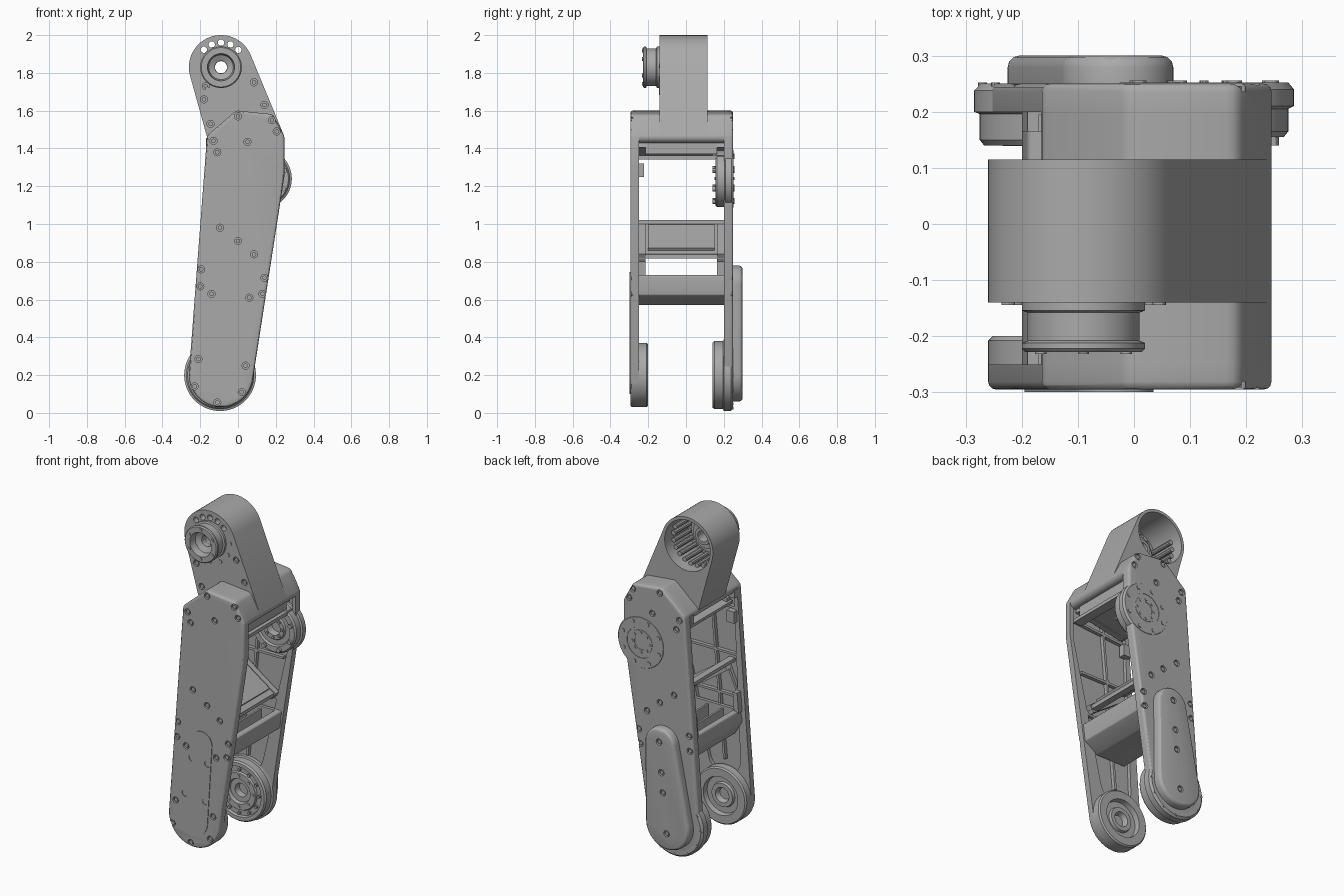
import bpy, bmesh, math
from mathutils import Vector
from mathutils.geometry import convex_hull_2d

if "Cube" in bpy.data.objects:
    bpy.data.objects.remove(bpy.data.objects["Cube"])

grey = bpy.data.materials.new("machined grey")
grey.use_nodes = True
grey.diffuse_color = (.4, .4, .4, 1)
grey.node_tree.nodes["Principled BSDF"].inputs["Base Color"].default_value = (.4, .4, .4, 1)


def finish(bm, name):
    bmesh.ops.remove_doubles(bm, verts=bm.verts, dist=1e-5)
    bmesh.ops.recalc_face_normals(bm, faces=bm.faces)
    mesh = bpy.data.meshes.new(name)
    bm.to_mesh(mesh)
    bm.free()
    mesh.materials.append(grey)
    obj = bpy.data.objects.new(name, mesh)
    bpy.context.collection.objects.link(obj)
    return obj


def hull(circles, inset=0):
    """Outline wrapped tightly around circles given as x, z, radius."""
    pts = []
    for x, z, r in circles:
        n = 64 if r > .05 else 16
        for i in range(n):
            a = math.tau * i / n
            pts.append(Vector((x + (r - inset) * math.cos(a), z + (r - inset) * math.sin(a))))
    return [pts[i] for i in convex_hull_2d(pts)]


def prism(name, outline, y0, y1, bevel=0):
    """Extrude an outline from y0 to y1, optionally rounding the rim at y1."""
    bm = bmesh.new()
    base = bm.faces.new([bm.verts.new((p[0], y0, p[1])) for p in outline])
    ext = bmesh.ops.extrude_face_region(bm, geom=[base], use_keep_orig=True)["geom"]
    bmesh.ops.translate(bm, vec=(0, y1 - y0, 0), verts=[g for g in ext if isinstance(g, bmesh.types.BMVert)])
    if bevel:
        rim = [e for e in bm.edges if all(abs(v.co.y - y1) < 1e-5 for v in e.verts)]
        bmesh.ops.bevel(bm, geom=rim, offset=bevel, segments=3, profile=.5, affect='EDGES')
    return finish(bm, name)


def rods(name, spots, r, y0, y1, sides=16):
    """Group of cylinders along y."""
    bm = bmesh.new()
    for x, z in spots:
        ring = [bm.verts.new((x + r * math.cos(math.tau * i / sides), y0, z + r * math.sin(math.tau * i / sides)))
                for i in range(sides)]
        top = [bm.verts.new((v.co.x, y1, v.co.z)) for v in ring]
        bm.faces.new(ring)
        bm.faces.new(top)
        for i in range(sides):
            j = (i + 1) % sides
            bm.faces.new((ring[i], ring[j], top[j], top[i]))
    return finish(bm, name)


def lathe(name, centre, profile):
    """Turn a closed (radius, y) profile about an axis along y."""
    bm = bmesh.new()
    vs = [bm.verts.new((centre[0] + r, y, centre[1])) for r, y in profile]
    es = [bm.edges.new((vs[i - 1], vs[i])) for i in range(len(vs))]
    bmesh.ops.spin(bm, geom=vs + es, cent=(centre[0], 0, centre[1]), axis=(0, 1, 0),
                   angle=math.tau, steps=64, use_duplicate=False)
    return finish(bm, name)


def bar(name, a, b, width, y0, y1):
    """Straight strip between two x, z points."""
    a, b = Vector(a), Vector(b)
    d = (b - a).normalized() * width / 2
    n = Vector((-d.y, d.x))
    return prism(name, [a + n, a - n, b - n, b + n], y0, y1)


def cut(obj, cutter):
    cutter.hide_render = True
    mod = obj.modifiers.new("cut", 'BOOLEAN')
    mod.object, mod.operation, mod.solver = cutter, 'DIFFERENCE', 'EXACT'
    bpy.context.view_layer.objects.active = obj
    bpy.ops.object.modifier_apply(modifier=mod.name)
    bpy.data.objects.remove(cutter)


def ring(centre, r, count, start=0, span=360):
    return [(centre[0] + r * math.cos(math.radians(start + span * i / count)),
             centre[1] + r * math.sin(math.radians(start + span * i / count))) for i in range(count)]


def screws(obj, name, spots, y, out):
    """Counterbores in a face at y (facing out = -1 or 1) with a screw head in each."""
    cut(obj, rods("bore_cutter", spots, .019, y + out * .01, y - out * .014))
    rods(name, spots, .012, y - out * .016, y - out * .004, 12)


ankle, knee, hip = (-.095, .2), (.125, 1.24), (-.09, 1.83)

# Side plates: hollow inside, with ribs
shell = [(-.09, .2, .17), (-.135, 1.453, .03), (0, 1.57, .03), (.165, 1.553, .03),
         (.215, 1.46, .03), (.215, 1.25, .03)]
upper_spots = [(0, 1.57), (.18, 1.55), (.205, 1.49), (-.13, 1.44), (-.11, 1.38), (.05, 1.435),
               (-.095, .98), (0, .91), (.085, .84), (-.195, .76), (.14, .715), (-.2, .67), (.13, .63)]
lower_spots = [(-.14, .63), (.06, .61), (-.21, .285), (.04, .25), (-.23, .14), (.02, .11), (-.11, .055)]
for side, inner, outer, out in (("front", -.25, -.295, -1), ("back", .2, .25, 1)):
    plate = prism(side + "_plate", hull(shell), inner, outer, .014)
    pocket = [c for c in shell if c[1] != .2] + [(-.08, .42, .13)]
    cut(plate, prism("pocket_cutter", hull(pocket, .022), inner - out * .01, inner + out * .022))
    screws(plate, side + "_plate_screws", upper_spots + (lower_spots if out < 0 else []), outer, out)
    floor = inner + out * .024
    bar(side + "_long_rib", (-.08, .4), (.02, 1.5), .014, inner, floor)
    for n, (a, b) in enumerate([((-.17, 1.05), (.16, 1.05)), ((-.1, .98), (.13, .8)),
                                ((-.18, .8), (.13, .8)), ((-.1, .98), (-.18, .8)), ((-.15, 1.33), (.21, 1.36))]):
        bar(f"{side}_cross_rib_{n}", a, b, .014, inner, floor)

# Raised inlay on the front plate
inlay = prism("front_inlay", hull([(-.095, .2, .1), (-.035, .675, .07)]), -.293, -.299)
screws(inlay, "inlay_screws", [(-.1, .57), (.005, .56), (-.145, .345), (-.01, .33)], -.299, -1)

# Belt cover on the back plate
cover = prism("back_cover", hull([(-.08, .205, .145), (-.03, .68, .1)]), .245, .3, .02)
screws(cover, "cover_screws", [(-.03, .7), (-.045, .52), (-.055, .4), (-.08, .16)], .3, 1)

# Ankle bearings
lathe("front_ankle_ring", (-.09, .2), [(0, -.255), (.17, -.255), (.17, -.208), (.162, -.2), (.115, -.2),
      (.11, -.23), (.075, -.23), (.07, -.215), (.045, -.215), (.035, -.245), (0, -.245)])
lathe("back_ankle_flange", ankle, [(0, .25), (.178, .25), (.19, .238), (.19, .2), (.18, .196), (.18, .15),
      (.172, .14), (.15, .14), (.145, .155), (.115, .155), (.11, .143), (.075, .143), (.07, .165),
      (.04, .165), (.035, .2), (0, .2)])
rods("ankle_bolts", ring(ankle, .13, 12) + ring(ankle, .092, 8), .009, .139, .17, 10)
rods("flange_pins", ring(ankle, .175, 12), .008, .2, .252, 10)

# Knee motor
lathe("knee_motor", knee, [(0, .235), (.04, .235), (.042, .252), (.075, .252), (.077, .24), (.09, .24),
      (.092, .252), (.15, .252), (.16, .24), (.16, .21), (.15, .205), (.15, .165), (.142, .155),
      (.11, .155), (.105, .17), (.075, .17), (.07, .158), (.045, .158), (.04, .2), (0, .2)])
rods("knee_outer_bolts", ring(knee, .128, 8, 20), .013, .14, .256, 12)
rods("knee_inner_bolts", ring(knee, .058, 8), .008, .15, .256, 10)

# Shoulder cap and hip arm
prism("shoulder_cap", hull([c for c in shell[1:5]]), -.255, .205)
arm = prism("hip_arm", hull([(*hip, .17), (-.142, 1.463, .022), (.222, 1.463, .022)]), -.14, .115)
cut(arm, rods("cup_cutter", [hip], .152, -.105, .2, 64))
cut(arm, rods("axle_cutter", [hip], .032, -.2, 0, 32))
cut(arm, rods("vent_cutter", ring(hip, .13, 5, 45, 112), .017, -.2, 0))
screws(arm, "arm_screws", [(-.18, 1.66), (-.145, 1.53), (.14, 1.63), (.085, 1.75), (-.17, 1.73)], -.14, -1)
rods("arm_face_pins", ring(hip, .135, 7, 175, 220), .012, -.144, -.13, 12)
rods("cup_teeth", ring(hip, .14, 14, 160, 240), .014, -.11, .05, 10)
lathe("cup_hub", hip, [(.033, -.11), (.033, -.03), (.05, -.03), (.055, -.06), (.085, -.06), (.09, -.085),
                       (.115, -.085), (.115, -.11)])

# Hip output shaft
lathe("hip_shaft", hip, [(.033, -.135), (.033, -.17), (.065, -.185), (.072, -.228), (.104, -.228),
      (.11, -.222), (.11, -.212), (.1, -.208), (.1, -.158), (.11, -.154), (.11, -.135)])
rods("shaft_bolts", ring(hip, .088, 6, 30), .01, -.232, -.2, 12)

# Lower beam: an open trough between the plates
beam_line = [(.14, .72, .01), (.13, .63, .01), (.05, .58, .01), (-.14, .58, .01), (-.19, .66, .01), (-.18, .72, .01)]
beam = prism("lower_beam", hull(beam_line), -.255, .205)
cut(beam, prism("trough_cutter", [(.12, .8), (.11, .64), (.04, .6), (-.13, .6), (-.16, .66), (-.16, .8)], -.235, .185))
for n, x in enumerate((-.08, .02)):
    bar(f"beam_web_{n}", (x, .58), (x, .715), .012, -.24, .19)

# Sloping tray, its edge bars and board
bar("tray", (-.12, 1.0), (.12, .835), .016, -.225, .175)
bar("tray_board", (-.08, .99), (.1, .865), .02, -.2, .15)
bar("tray_top_bar", (-.14, 1.01), (-.1, 1.01), .02, -.27, .22)
bar("tray_bottom_bar", (.08, .828), (.12, .828), .02, -.27, .22)
for n, y in enumerate((-.25, .165)):
    bar(f"tray_arm_{n}", (-.11, .98), (.12, .82), .05, y, y + .035)
    bar(f"beam_post_{n}", (-.185, .72), (-.175, .84), .03, y, y + .035)
    bar(f"bracket_arm_{n}", (-.12, 1.37), (.2, 1.43), .05, y, y + .035)
    bar(f"cap_post_{n}", (-.17, 1.43), (-.13, 1.43), .05, y, y + .03)

# Upper bracket under the shoulder
bar("upper_bracket", (-.13, 1.36), (.2, 1.42), .02, -.255, .205)
bar("upper_bracket_lip", (.2, 1.37), (.2, 1.46), .014, -.215, .165)
bar("upper_bracket_bar", (.16, 1.352), (.22, 1.352), .02, -.255, .205)
bar("cable_tab", (-.14, 1.25), (-.14, 1.32), .05, -.26, -.222)

# Smooth curved walls, keep edges crisp
bpy.ops.object.select_all(action='DESELECT')
for obj in bpy.context.collection.objects:
    if obj.type == 'MESH' and obj.data.materials and obj.data.materials[0] == grey:
        obj.select_set(True)
        bpy.context.view_layer.objects.active = obj
bpy.ops.object.shade_smooth_by_angle(angle=math.radians(30))
